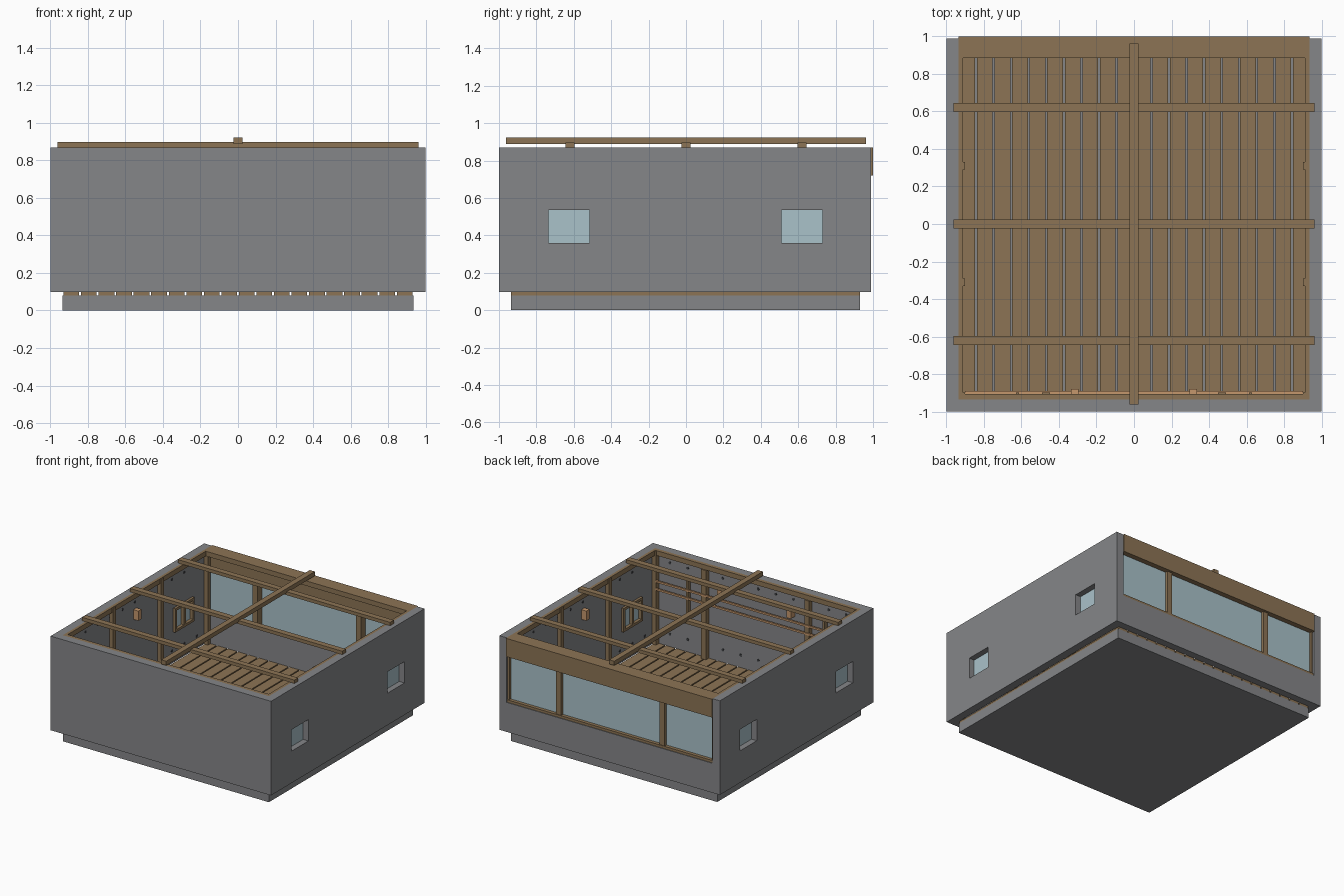
import bpy, bmesh, math
from mathutils import Vector, Matrix

if "Cube" in bpy.data.objects:
    bpy.data.objects.remove(bpy.data.objects["Cube"])


def material(name, rgb):
    m = bpy.data.materials.new(name)
    m.diffuse_color = (*rgb, 1)
    m.use_nodes = True
    m.node_tree.nodes["Principled BSDF"].inputs["Base Color"].default_value = m.diffuse_color
    return m


GREY = material("concrete grey", (0.235, 0.24, 0.25))
DARK = material("dark grey", (0.05, 0.052, 0.057))
WOOD = material("brown wood", (0.265, 0.175, 0.09))
TAN = material("light tan wood", (0.56, 0.31, 0.15))
GLASS = material("pale blue glass", (0.40, 0.54, 0.59))


def boxes(name, mat, spans):
    """One object from boxes given as (x0, x1, y0, y1, z0, z1)."""
    bm = bmesh.new()
    for x0, x1, y0, y1, z0, z1 in spans:
        mtx = Matrix.Translation(((x0 + x1) / 2, (y0 + y1) / 2, (z0 + z1) / 2)) \
            @ Matrix.Diagonal((x1 - x0, y1 - y0, z1 - z0, 1))
        bmesh.ops.create_cube(bm, size=1, matrix=mtx)
    me = bpy.data.meshes.new(name)
    bm.to_mesh(me)
    bm.free()
    me.materials.append(mat)
    ob = bpy.data.objects.new(name, me)
    bpy.context.collection.objects.link(ob)
    return ob


def cut(ob, span):
    """Subtract a box and remove the cutter."""
    c = boxes("cutter", GREY, [span])
    mod = ob.modifiers.new("cut", "BOOLEAN")
    mod.operation, mod.solver, mod.object = "DIFFERENCE", "EXACT", c
    bpy.context.view_layer.update()
    me = bpy.data.meshes.new_from_object(
        ob.evaluated_get(bpy.context.evaluated_depsgraph_get()))
    ob.modifiers.clear()
    ob.data = me
    bpy.data.objects.remove(c)


def mirror_x(spans):
    return spans + [(-b, -a, c, d, e, f) for a, b, c, d, e, f in spans]


IN = 0.935            # inner wall face
Z0, Z1 = 0.098, 0.87  # wall bottom and top
WZ0, WZ1 = 0.36, 0.535

# Foundation slab and floor planks with open gaps
boxes("foundation_slab", GREY, [(-IN, IN, -IN, 0.93, 0, 0.08)])
step = 2 * IN / 20
boxes("floor_planks", WOOD, [(-IN + i * step + 0.005, -IN + (i + 1) * step - 0.005,
                              -IN, 0.93, 0.08, Z0) for i in range(20)])

# Concrete wall ring with side windows and the wide back opening
walls = boxes("concrete_walls", GREY, [(-1, 1, -1, 0.99, Z0, Z1)])
cut(walls, (-IN, IN, -IN, 0.93, 0, 1))
for y in (-0.625, 0.62):
    cut(walls, (-1.2, 1.2, y - 0.11, y + 0.11, WZ0, WZ1))
cut(walls, (-IN, IN, 0.9, 1.1, 0.34, 1))

# Back window band: header, sill, posts, glass
boxes("back_header", WOOD, [(-IN, IN, 0.93, 1.0, 0.72, Z1)])
boxes("back_sill", WOOD, [(-IN, IN, 0.93, 0.985, 0.34, 0.36)])
boxes("back_posts", WOOD, mirror_x([(0.447, 0.493, 0.89, 0.98, 0.36, 0.72),
                                    (0.92, IN, 0.93, 0.975, 0.36, 0.72)]))
boxes("back_glass", GLASS, [(-IN, IN, 0.95, 0.957, 0.36, 0.72)])

# Side window glass and inner wooden frames
glass, frames = [], []
for y in (-0.625, 0.62):
    glass.append((0.945, 0.952, y - 0.11, y + 0.11, WZ0, WZ1))
    for d in (-0.115, 0, 0.115):
        frames.append((0.915, 0.944, y + d - 0.01, y + d + 0.01, WZ0, WZ1))
    for z in (WZ0, WZ1):
        frames.append((0.915, 0.94, y - 0.125, y + 0.125, z - 0.01, z + 0.01))
boxes("side_glass", GLASS, mirror_x(glass))
boxes("side_window_frames", WOOD, mirror_x(frames))

# Top plates around the inside
boxes("top_plates", WOOD, mirror_x([(0.912, IN, -0.91, 0.89, 0.83, Z1)])
      + [(-IN, IN, -IN, -0.905, 0.83, Z1), (-IN, IN, 0.885, 0.93, 0.83, Z1)])

# Upright posts on the sides, corners and front wall
boxes("side_posts", WOOD, mirror_x([(0.902, IN, y - 0.02, y + 0.02, Z0, 0.865)
                                    for y in (-0.31, 0.31)]))
boxes("corner_posts", WOOD, mirror_x([(0.9, IN, -IN, -0.897, Z0, 0.865),
                                      (0.9, IN, 0.895, 0.93, Z0, 0.865)]))
boxes("front_posts", WOOD, mirror_x([(0.447, 0.49, -IN, -0.897, Z0, 0.83),
                                     (0.612, 0.63, -IN, -0.897, 0.36, 0.7)]))

# Horizontal rails along the inside of the front wall
boxes("front_rails", TAN, [(-0.9, 0.9, -0.905, -0.89, z, z + 0.015) for z in (0.55, 0.615)])

# Small wall lamps
boxes("wall_lamps", TAN, mirror_x([(0.295, 0.335, -IN, -0.88, 0.65, 0.73),
                                   (0.89, IN, -0.02, 0.02, 0.65, 0.73)]))

# Roof beams: three across, one along the centre on top
boxes("cross_beams", WOOD, [(-0.963, 0.963, y - 0.024, y + 0.024, Z1, 0.898)
                            for y in (-0.62, 0, 0.62)])
boxes("ridge_beam", WOOD, [(-0.023, 0.023, -0.963, 0.963, 0.888, 0.923)])

# Formwork tie holes as thin dark discs on the inner wall faces
bm = bmesh.new()
for k in range(11):
    t = -0.8 + 0.16 * k
    for z in (0.2, 0.785):
        for axis, pos in (("X", (IN, t, z)), ("X", (-IN, t, z)), ("Y", (t, -IN, z))):
            turn = Matrix.Rotation(math.pi / 2, 4, "Y" if axis == "X" else "X")
            bmesh.ops.create_cone(bm, cap_ends=True, segments=10, radius1=0.011, radius2=0.011,
                                  depth=0.006, matrix=Matrix.Translation(Vector(pos)) @ turn)
me = bpy.data.meshes.new("tie_holes")
bm.to_mesh(me)
bm.free()
me.materials.append(DARK)
bpy.context.collection.objects.link(bpy.data.objects.new("tie_holes", me))
